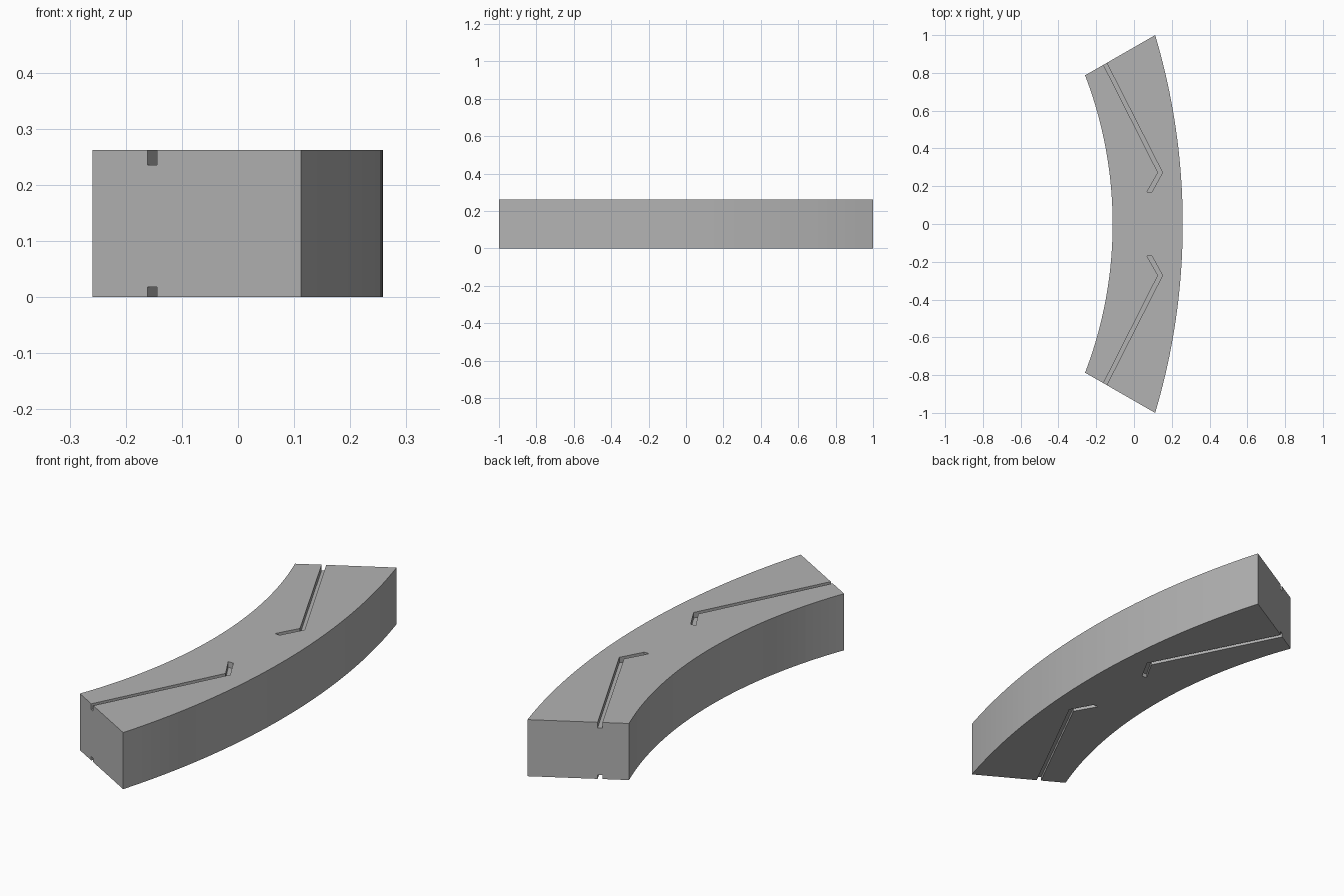
import bpy
import bmesh
import math

if "Cube" in bpy.data.objects:
    bpy.data.objects.remove(bpy.data.objects["Cube"])

HEIGHT = 0.262
SEGMENTS = 40

grey = bpy.data.materials.new("plain grey")
grey.use_nodes = True
COLOUR = (0.45, 0.45, 0.45, 1)
grey.diffuse_color = COLOUR
grey.node_tree.nodes["Principled BSDF"].inputs["Base Color"].default_value = COLOUR


def prism(name, outline, bottom, top):
    """Extrude a flat outline between two heights."""
    bm = bmesh.new()
    face = bm.faces.new([bm.verts.new((x, y, bottom)) for x, y in outline])
    result = bmesh.ops.extrude_face_region(bm, geom=[face])
    raised = [v for v in result["geom"] if isinstance(v, bmesh.types.BMVert)]
    bmesh.ops.translate(bm, verts=raised, vec=(0, 0, top - bottom))
    bmesh.ops.recalc_face_normals(bm, faces=bm.faces)
    mesh = bpy.data.meshes.new(name)
    bm.to_mesh(mesh)
    bm.free()
    mesh.materials.append(grey)
    obj = bpy.data.objects.new(name, mesh)
    bpy.context.collection.objects.link(obj)
    return obj


def arc(crest, sagitta, half_chord):
    """Points of a shallow arc from front to back, bulging towards +x."""
    radius = (half_chord ** 2 + sagitta ** 2) / (2 * sagitta)
    sweep = math.asin(half_chord / radius)
    angles = [sweep * (2 * i / SEGMENTS - 1) for i in range(SEGMENTS + 1)]
    return [(crest - radius + radius * math.cos(a), radius * math.sin(a)) for a in angles]


# Curved block with slanted ends
outer = arc(0.258, 0.146, 1.0)
inner = arc(-0.113, 0.146, 0.787)
block = prism("curved_block", outer + inner[::-1], 0, HEIGHT)

# Bent grooves on the top and underside, mirrored front to back
groove = [(-0.187, -0.893), (0.127, -0.272), (0.069, -0.17),
          (0.095, -0.17), (0.151, -0.272), (-0.165, -0.893)]
levels = {"top": (HEIGHT - 0.026, HEIGHT + 0.05), "bottom": (-0.05, 0.018)}
for level, (low, high) in levels.items():
    for end, sign in (("front", 1), ("back", -1)):
        cutter = prism(f"{level}_{end}_groove_cutter",
                       [(x, sign * y) for x, y in groove], low, high)
        cutter.hide_render = True
        cutter.hide_set(True)
        cut = block.modifiers.new(f"{level} {end} groove", "BOOLEAN")
        cut.operation = "DIFFERENCE"
        cut.solver = "EXACT"
        cut.object = cutter
